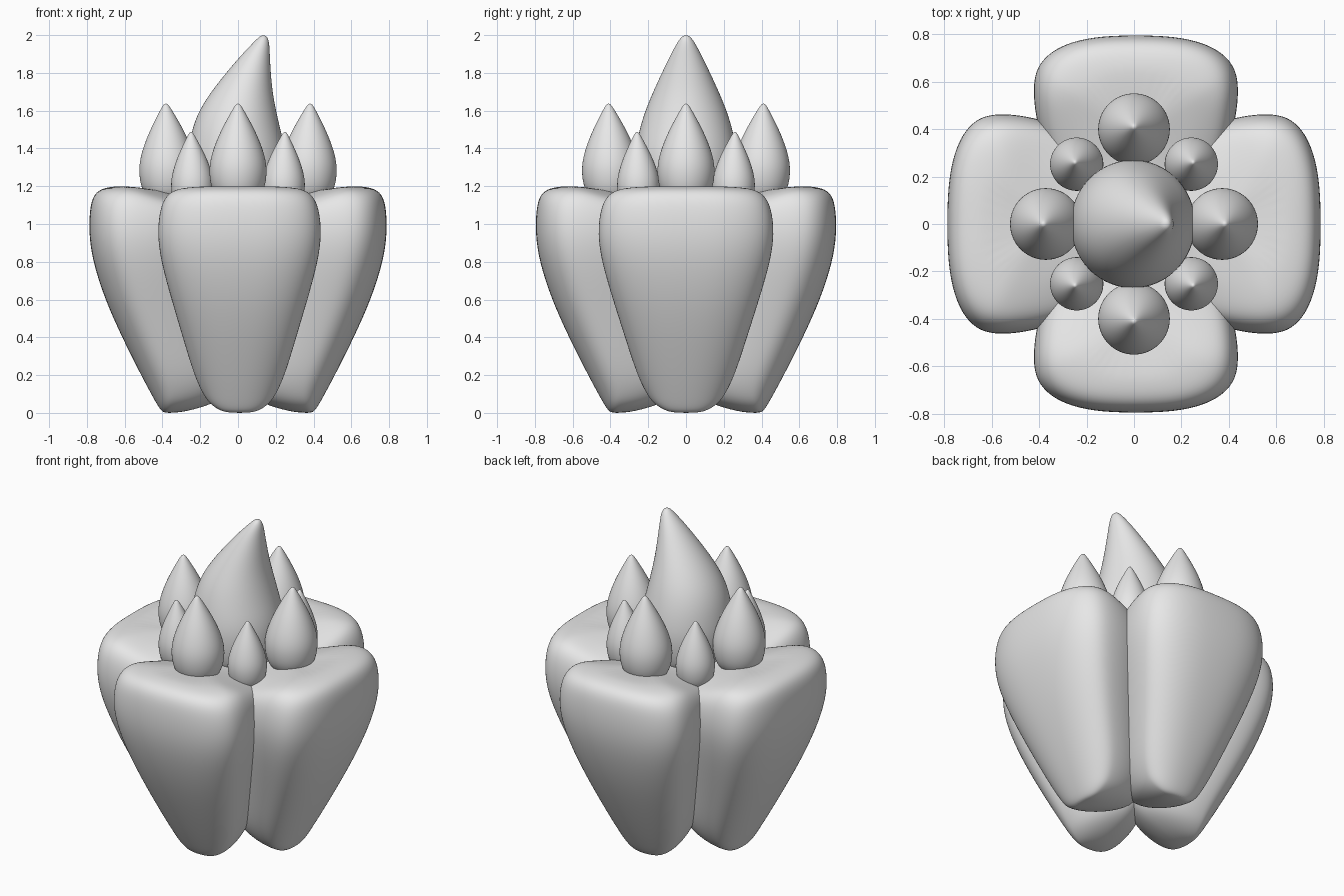
import bpy
import bmesh
from math import cos, sin, pi, copysign
from mathutils import Matrix, Vector

cube = bpy.data.objects.get("Cube")
if cube:
    bpy.data.objects.remove(cube, do_unlink=True)

grey = bpy.data.materials.new("plain_grey")
grey.use_nodes = True
grey.diffuse_color = (0.8, 0.8, 0.8, 1)
grey.node_tree.nodes["Principled BSDF"].inputs["Base Color"].default_value = grey.diffuse_color


def loft(name, rings, matrix):
    """Skin a stack of closed rings, cap both ends and smooth the result."""
    bm = bmesh.new()
    loops = [[bm.verts.new(matrix @ Vector(p)) for p in ring] for ring in rings]
    count = len(loops[0])
    for low, high in zip(loops, loops[1:]):
        for i in range(count):
            j = (i + 1) % count
            bm.faces.new((low[i], low[j], high[j], high[i]))
    bm.faces.new(loops[0][::-1])
    bm.faces.new(loops[-1])
    bmesh.ops.recalc_face_normals(bm, faces=bm.faces)
    for face in bm.faces:
        face.smooth = True
    mesh = bpy.data.meshes.new(name)
    bm.to_mesh(mesh)
    bm.free()
    mesh.materials.append(grey)
    obj = bpy.data.objects.new(name, mesh)
    bpy.context.collection.objects.link(obj)
    subsurf = obj.modifiers.new("smooth_surface", "SUBSURF")
    subsurf.levels = subsurf.render_levels = 2


def lobe_ring(z, outer, width, inner, sides=32):
    """Rounded section that narrows inwards and sags towards the valleys."""
    middle = inner + (outer - inner) * 0.72
    ring = []
    for i in range(sides):
        c, s = cos(2 * pi * i / sides), sin(2 * pi * i / sides)
        power = 2.1 + 0.5 * z if c > 0 else 1.8
        depth = outer - middle if c > 0 else middle - inner
        reach = middle + copysign(abs(c) ** (2 / power), c) * depth
        across = copysign(abs(s) ** (2 / power), s) * width
        inward = max(0, 0.55 - reach) / 0.6
        sag = inward * (0.05 + 0.5 * abs(across)) * (z / 1.2) ** 8
        ring.append((reach, across, z - sag))
    return ring


def round_ring(z, radius, shift=0, stretch=1, sides=20):
    return [(shift + radius * cos(2 * pi * i / sides),
             stretch * radius * sin(2 * pi * i / sides), z) for i in range(sides)]


# Four body lobes: height, outer reach, half width, inner reach
LOBE = [
    (0.0, 0.39, 0.06, 0.33), (0.015, 0.41, 0.11, 0.24),
    (0.05, 0.432, 0.16, 0.13), (0.1, 0.46, 0.195, 0.03),
    (0.2, 0.514, 0.242, -0.05), (0.4, 0.615, 0.302, -0.05),
    (0.6, 0.705, 0.362, -0.05), (0.8, 0.77, 0.418, -0.05),
    (0.95, 0.791, 0.438, -0.05), (1.08, 0.786, 0.424, -0.05),
    (1.15, 0.768, 0.394, -0.05), (1.185, 0.73, 0.35, -0.05),
    (1.198, 0.67, 0.27, -0.05), (1.201, 0.6, 0.18, -0.05),
]
SIDES = ("left", "back", "right", "front")
for turn, side in enumerate(SIDES):
    widen, extend, offset = (1, 1.01, 0.008) if turn % 2 else (1.075, 1, 0)
    rings = [lobe_ring(z, outer * extend, width * widen, inner)
             for z, outer, width, inner in LOBE]
    loft(side + "_lobe", rings,
         Matrix.Translation((offset, 0, 0)) @ Matrix.Rotation(turn * pi / 2, 4, "Z"))

# Large central flame with its tip leaning to the left
FLAME = [
    (1.06, 0.2, 0), (1.15, 0.255, 0), (1.3, 0.27, -0.005), (1.4, 0.26, -0.005),
    (1.5, 0.238, -0.01), (1.6, 0.207, -0.003), (1.7, 0.165, 0.02), (1.8, 0.12, 0.055),
    (1.9, 0.074, 0.095), (1.97, 0.038, 0.128), (2.0, 0.014, 0.135),
]
loft("central_flame", [round_ring(z, r, x, 1.03 + 0.1 * (z - 1.3)) for z, r, x in FLAME], Matrix())

# Teardrop flames: height and radius as fractions of the whole
DROP = [(0, 0.3), (0.04, 0.62), (0.14, 0.9), (0.3, 1), (0.43, 0.97),
        (0.57, 0.83), (0.72, 0.61), (0.87, 0.33), (0.96, 0.15), (1, 0.05)]


def small_flame(name, angle, x, y, bottom, top, radius):
    """Teardrop whose tip leans slightly outwards."""
    rings = [round_ring(bottom + h * (top - bottom), r * radius, 0.012 * h * h) for h, r in DROP]
    loft(name, rings, Matrix.Translation((x, y, 0)) @ Matrix.Rotation(angle, 4, "Z"))


for turn, side in enumerate(SIDES):
    a = turn * pi / 2
    reach = 0.398 if turn % 2 else 0.37
    small_flame(side + "_flame", a, reach * cos(a), reach * sin(a), 1.1, 1.638, 0.156)

for turn, corner in enumerate(("back_left", "back_right", "front_right", "front_left")):
    a = (turn + 0.5) * pi / 2
    small_flame(corner + "_small_flame", a, 0.34 * cos(a), 0.355 * sin(a), 1.06, 1.488, 0.116)
